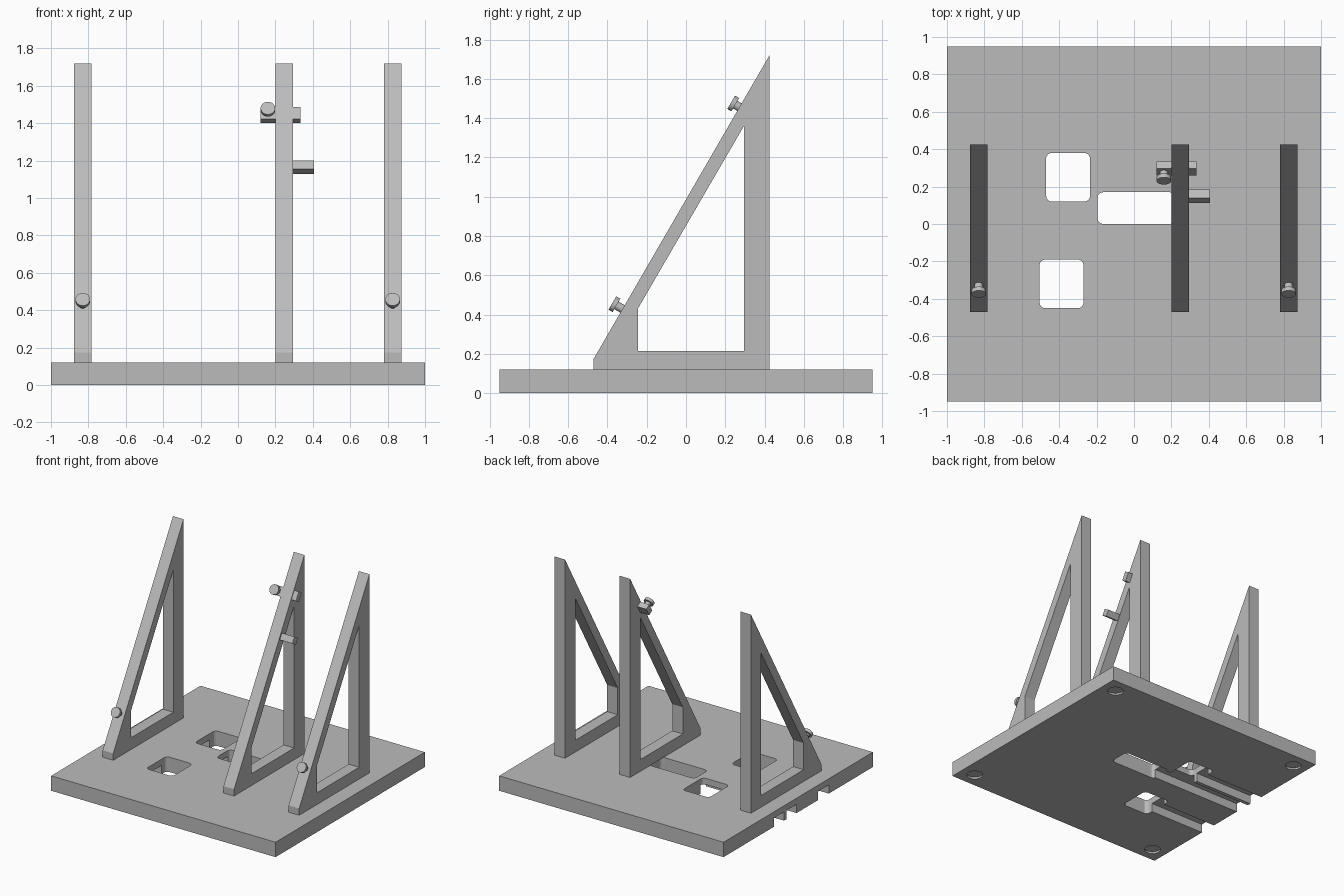
import bpy, bmesh, math
from mathutils import Vector, Matrix

cube = bpy.data.objects.get("Cube")
if cube:
    bpy.data.objects.remove(cube, do_unlink=True)

grey = bpy.data.materials.new("plain grey")
grey.use_nodes = True
GREY = (0.5, 0.5, 0.5, 1)
grey.diffuse_color = GREY
grey.node_tree.nodes["Principled BSDF"].inputs["Base Color"].default_value = GREY

# Directions along the sloped rail and out of its front face
ALONG = Vector((0, 0.501, 0.865))
OUT = Vector((0, -0.865, 0.501))
TILT = Matrix((Vector((1, 0, 0)), -OUT, ALONG)).transposed()


def finish(name, bm):
    bmesh.ops.recalc_face_normals(bm, faces=bm.faces)
    mesh = bpy.data.meshes.new(name)
    bm.to_mesh(mesh)
    bm.free()
    mesh.materials.append(grey)
    obj = bpy.data.objects.new(name, mesh)
    bpy.context.scene.collection.objects.link(obj)
    return obj


def box(name, lo, hi, round_corners=0):
    bm = bmesh.new()
    lo, hi = Vector(lo), Vector(hi)
    bmesh.ops.create_cube(bm, size=1)
    bmesh.ops.scale(bm, vec=hi - lo, verts=bm.verts)
    bmesh.ops.translate(bm, vec=(lo + hi) / 2, verts=bm.verts)
    if round_corners:
        upright = [e for e in bm.edges
                   if abs(e.verts[0].co.z - e.verts[1].co.z) > 0.01]
        bmesh.ops.bevel(bm, geom=upright, offset=round_corners, segments=4,
                        profile=0.5, affect='EDGES')
    return finish(name, bm)


def tilted_box(name, centre, size):
    bm = bmesh.new()
    bmesh.ops.create_cube(bm, size=1)
    bmesh.ops.scale(bm, vec=size, verts=bm.verts)
    bmesh.ops.transform(bm, matrix=TILT.to_4x4(), verts=bm.verts)
    bmesh.ops.translate(bm, vec=centre, verts=bm.verts)
    return finish(name, bm)


def cylinder(bm, centre, axis, radius, depth, sides=32):
    turn = Vector((0, 0, 1)).rotation_difference(axis).to_matrix().to_4x4()
    bmesh.ops.create_cone(bm, cap_ends=True, segments=sides, radius1=radius,
                          radius2=radius, depth=depth,
                          matrix=Matrix.Translation(centre) @ turn)


def cut(target, cutter):
    mod = target.modifiers.new(cutter.name, 'BOOLEAN')
    mod.operation = 'DIFFERENCE'
    mod.solver = 'EXACT'
    mod.object = cutter
    cutter.hide_render = True
    cutter.hide_set(True)


def smooth(obj):
    bpy.ops.object.select_all(action='DESELECT')
    obj.select_set(True)
    bpy.context.view_layer.objects.active = obj
    bpy.ops.object.shade_smooth_by_angle(angle=math.radians(35))


# Base plate with rounded windows, each with a cable channel to the side edge
base = box("base_plate", (-1, -0.95, 0), (1, 0.95, 0.12))
windows = {"back": (-0.47, -0.235, 0.12, 0.38, 0.18, 0.31),
           "middle": (-0.195, 0.22, 0, 0.17, 0.02, 0.15),
           "front": (-0.505, -0.27, -0.45, -0.19, -0.39, -0.25)}
for name, (x0, x1, y0, y1, c0, c1) in windows.items():
    cut(base, box(name + "_window_cutter", (x0, y0, -0.1), (x1, y1, 0.2), 0.03))
    cut(base, box(name + "_channel_cutter", (-1.1, c0, -0.1), (x0 + 0.05, c1, 0.07)))

# Shallow round recesses under the corners
bm = bmesh.new()
for x in (-0.88, 0.88):
    for y in (-0.83, 0.83):
        cylinder(bm, (x, y, 0), Vector((0, 0, 1)), 0.06, 0.03)
cut(base, finish("foot_recess_cutter", bm))

# Triangular upright frames, extruded from an outer and an inner outline
OUTER = [(-0.47, 0.12), (-0.47, 0.175), (0.425, 1.72), (0.425, 0.12)]
INNER = [(-0.245, 0.215), (-0.245, 0.43), (0.295, 1.36), (0.295, 0.215)]


def frame(name, x, width=0.094):
    bm = bmesh.new()
    rings = [[[bm.verts.new((x + side * width / 2, y, z)) for y, z in outline]
              for outline in (OUTER, INNER)] for side in (-1, 1)]
    (o0, i0), (o1, i1) = rings
    for a, b in ((o0, i0), (o1, i1), (o0, o1), (i0, i1)):
        for k in range(4):
            n = (k + 1) % 4
            bm.faces.new((a[k], a[n], b[n], b[k]))
    return finish(name, bm)


def knob(name, x, y, z):
    bm = bmesh.new()
    foot = Vector((x, y, z))
    cylinder(bm, foot + OUT * 0.02, OUT, 0.022, 0.06, 24)
    cylinder(bm, foot + OUT * 0.055, OUT, 0.039, 0.024)
    smooth(finish(name, bm))


for name, x in (("right", -0.83), ("middle", 0.247), ("left", 0.827)):
    frame(name + "_frame", x)
knob("right_knob", -0.83, -0.317, 0.425)
knob("left_knob", 0.827, -0.317, 0.425)

# Cross block and knob near the top of the middle frame, side peg below it
tilted_box("cross_block", (0.227, 0.297, 1.443), (0.215, 0.045, 0.072))
knob("upper_knob", 0.16, 0.288, 1.447)
tilted_box("side_peg", (0.348, 0.148, 1.165), (0.116, 0.052, 0.052))
